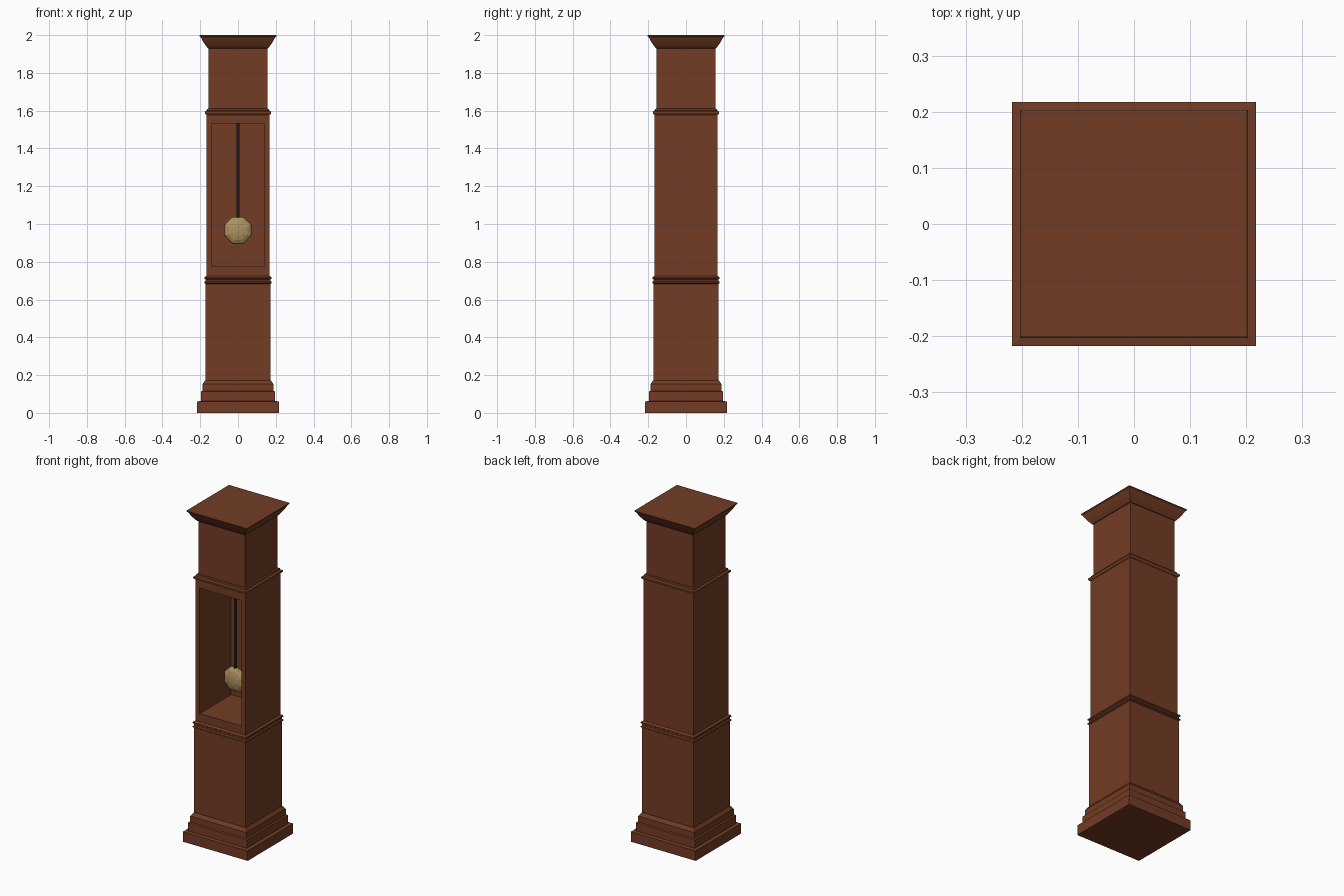
import bpy, bmesh, math
from mathutils import Matrix

if "Cube" in bpy.data.objects:
    bpy.data.objects.remove(bpy.data.objects["Cube"])


def material(name, color):
    m = bpy.data.materials.new(name)
    m.diffuse_color = (*color, 1)
    m.use_nodes = True
    m.node_tree.nodes["Principled BSDF"].inputs["Base Color"].default_value = m.diffuse_color
    return m


wood = material("wood", (0.17, 0.045, 0.018))
brass = material("brass", (0.42, 0.29, 0.11))
steel = material("dark_metal", (0.05, 0.035, 0.025))


def finish(bm, name, mat):
    me = bpy.data.meshes.new(name)
    bm.to_mesh(me)
    bm.free()
    me.materials.append(mat)
    ob = bpy.data.objects.new(name, me)
    bpy.context.collection.objects.link(ob)
    return ob


def skin(bm, rings, skip=(), cap_start=False, cap_end=False):
    """Join four-cornered rings with quads; skip leaves whole sides open."""
    loops = [[bm.verts.new(p) for p in r] for r in rings]
    for a, b in zip(loops, loops[1:]):
        for i in range(4):
            if i not in skip:
                j = (i + 1) % 4
                bm.faces.new((a[i], a[j], b[j], b[i]))
    if cap_start:
        bm.faces.new(loops[0][::-1])
    if cap_end:
        bm.faces.new(loops[-1])


def square(h, z):
    return [(-h, -h, z), (h, -h, z), (h, h, z), (-h, h, z)]


def front_rect(h, y, z0, z1):
    return [(-h, y, z0), (h, y, z0), (h, y, z1), (-h, y, z1)]


def square_part(name, profile, **caps):
    bm = bmesh.new()
    skin(bm, [square(h, z) for h, z in profile], **caps)
    return finish(bm, name, wood)


# stepped plinth
square_part("plinth", [(.217, 0), (.217, .06), (.197, .063), (.197, .113),
                       (.188, .116), (.188, .152), (.174, .172)], cap_start=True)
# lower case
square_part("lower_case", [(.174, .172), (.172, .172), (.172, .683)])
# double-bead waist moulding
square_part("waist_moulding", [(.172, .683), (.178, .687), (.178, .693), (.172, .699),
                               (.172, .707), (.178, .711), (.178, .718), (.167, .726)])

# trunk with open pendulum recess in the front
T, Z0, Z1 = .167, .726, 1.578
bm = bmesh.new()
skin(bm, [square(T, Z0), square(T, Z1)], skip=(0,))
skin(bm, [front_rect(T, -T, Z0, Z1), front_rect(.14, -T, .775, 1.533),
          front_rect(.14, .135, .775, 1.533)], cap_end=True)
bmesh.ops.remove_doubles(bm, verts=bm.verts, dist=1e-5)
finish(bm, "trunk", wood)

# moulding under the hood
square_part("hood_moulding", [(.167, 1.578), (.172, 1.581), (.176, 1.588), (.176, 1.595),
                              (.166, 1.600), (.164, 1.609), (.156, 1.611)])
# hood
square_part("hood", [(.156, 1.611), (.156, 1.930)])
# flared cornice with flat top
square_part("cornice", [(.156, 1.930), (.160, 1.931), (.172, 1.946), (.185, 1.966),
                        (.196, 1.987), (.203, 1.993), (.203, 1.998), (.200, 2.0)],
            cap_end=True)

# pendulum rod
PY = -.025
bm = bmesh.new()
bmesh.ops.create_cone(bm, cap_ends=True, segments=8, radius1=.008, radius2=.008, depth=.535,
                      matrix=Matrix.Translation((0, PY, 1.2655)))
finish(bm, "pendulum_rod", steel)

# faceted lens-shaped bob, poles facing front and back
bm = bmesh.new()
bmesh.ops.create_uvsphere(bm, u_segments=8, v_segments=8, radius=1)
bmesh.ops.transform(bm, verts=bm.verts, matrix=(
    Matrix.Translation((0, PY, .966)) @ Matrix.Diagonal((.077, .03, .077, 1))
    @ Matrix.Rotation(math.pi / 2, 4, 'X') @ Matrix.Rotation(math.pi / 8, 4, 'Z')))
finish(bm, "pendulum_bob", brass)
